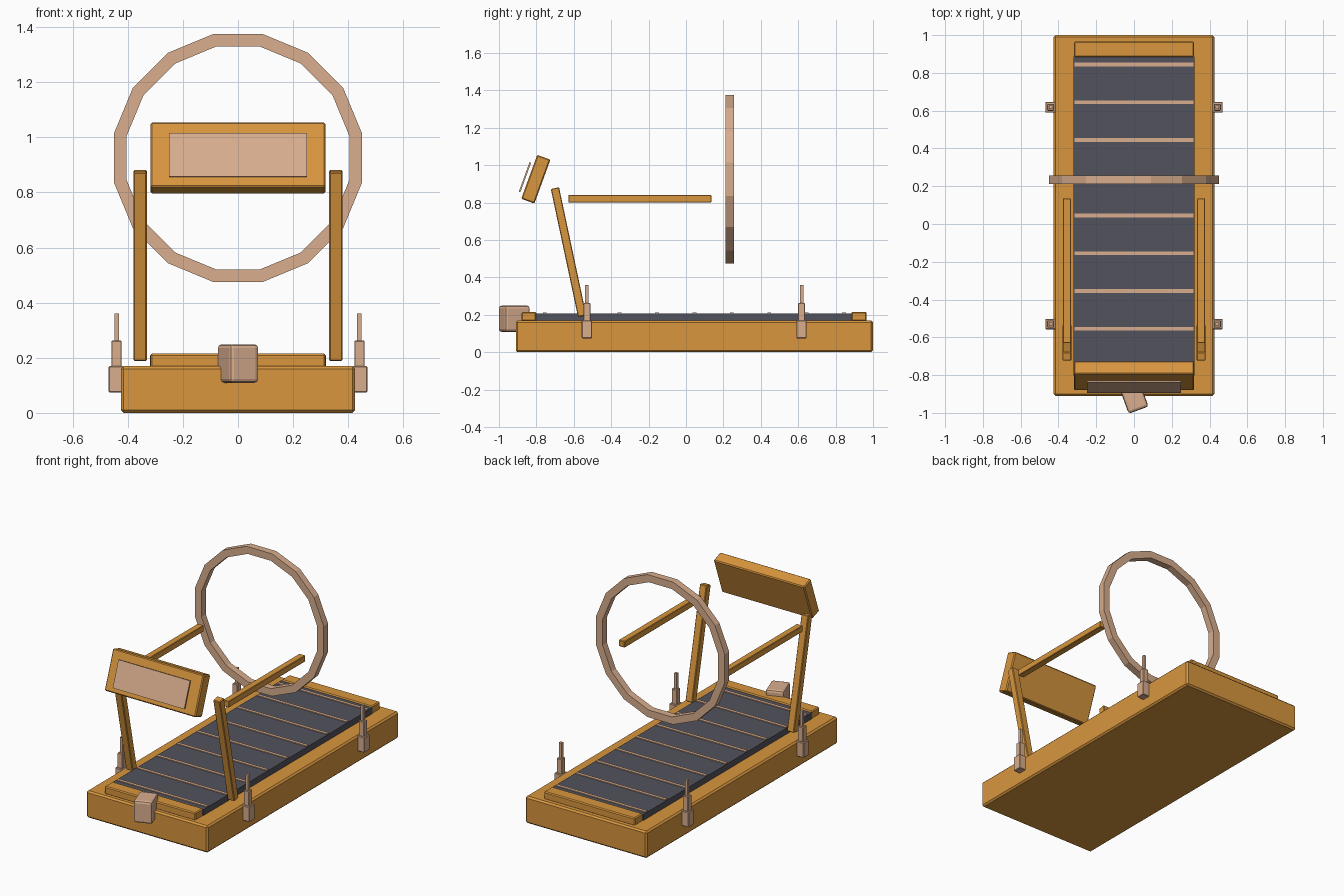
import bpy
import bmesh
from math import radians, pi, sin, cos
from mathutils import Matrix

if "Cube" in bpy.data.objects:
    bpy.data.objects.remove(bpy.data.objects["Cube"], do_unlink=True)


def material(name, rgb):
    m = bpy.data.materials.new(name)
    m.use_nodes = True
    m.diffuse_color = (*rgb, 1)
    m.node_tree.nodes["Principled BSDF"].inputs["Base Color"].default_value = (*rgb, 1)
    return m


ORANGE = material("orange", (0.69, 0.305, 0.048))
TAN = material("tan", (0.69, 0.42, 0.27))
RUBBER = material("dark_rubber", (0.085, 0.085, 0.11))


def add_object(name, bm, mat):
    mesh = bpy.data.meshes.new(name)
    bm.to_mesh(mesh)
    bm.free()
    mesh.materials.append(mat)
    ob = bpy.data.objects.new(name, mesh)
    bpy.context.collection.objects.link(ob)
    return ob


def box(name, center, size, mat, rot=(0, 0, 0), bevel=0, segments=1):
    bm = bmesh.new()
    bmesh.ops.create_cube(bm, size=1, matrix=Matrix.Diagonal((*size, 1)))
    ob = add_object(name, bm, mat)
    ob.location = center
    ob.rotation_euler = [radians(a) for a in rot]
    if bevel:
        mod = ob.modifiers.new("bevel", "BEVEL")
        mod.width = bevel
        mod.segments = segments
    return ob


# Deck, belt and end covers
box("deck", (0, 0.045, 0.085), (0.85, 1.91, 0.17), ORANGE, bevel=0.01)
box("belt", (0, 0.042, 0.186), (0.64, 1.69, 0.044), RUBBER)
box("front_cover", (0, -0.84, 0.19), (0.635, 0.08, 0.05), ORANGE, bevel=0.006)
box("rear_cover", (0, 0.925, 0.19), (0.635, 0.082, 0.05), ORANGE, bevel=0.006)
for i in range(9):
    box(f"belt_strip_{i + 1}", (0, -0.755 + 0.2 * i, 0.209), (0.63, 0.02, 0.008), TAN)

# Posts, handrails and corner stands on both sides
for side, s in (("right", -1), ("left", 1)):
    box(f"{side}_post", (s * 0.355, -0.628, 0.535), (0.048, 0.045, 0.7), ORANGE,
        rot=(12, 0, 0), bevel=0.004)
    box(f"{side}_handrail", (s * 0.355, -0.247, 0.82), (0.042, 0.765, 0.04), ORANGE, bevel=0.003)
    for end, y in (("front", -0.53), ("rear", 0.618)):
        name = f"{side}_{end}_stand"
        box(name + "_block", (s * 0.442, y, 0.122), (0.055, 0.055, 0.095), TAN, bevel=0.003)
        box(name + "_collar", (s * 0.441, y, 0.215), (0.037, 0.037, 0.095), TAN, bevel=0.003)
        box(name + "_rod", (s * 0.44, y, 0.305), (0.018, 0.018, 0.11), TAN)

# Tilted console with its floating display plate
box("console", (0, -0.803, 0.925), (0.635, 0.075, 0.25), ORANGE, rot=(-20, 0, 0), bevel=0.006)
box("display", (0, -0.861, 0.936), (0.5, 0.009, 0.168), TAN, rot=(-20, 0, 0))

# Small turned motor box on the front edge
box("motor_box", (0, -0.918, 0.179), (0.112, 0.143, 0.14), TAN, rot=(0, 0, 20),
    bevel=0.014, segments=2)

# Sixteen-sided hoop with a square section
SIDES, DEPTH = 16, 0.022
bm = bmesh.new()
rings = []
for i in range(SIDES):
    a = 2 * pi * (i + 0.5) / SIDES
    corners = []
    for flat_radius, y in ((0.404, -DEPTH), (0.45, -DEPTH), (0.45, DEPTH), (0.404, DEPTH)):
        r = flat_radius / cos(pi / SIDES)
        corners.append(bm.verts.new((r * cos(a), y, r * sin(a))))
    rings.append(corners)
for i in range(SIDES):
    here, there = rings[i], rings[(i + 1) % SIDES]
    for k in range(4):
        n = (k + 1) % 4
        bm.faces.new((here[k], here[n], there[n], there[k]))
bmesh.ops.recalc_face_normals(bm, faces=bm.faces)
hoop = add_object("hoop", bm, TAN)
hoop.location = (0, 0.234, 0.925)
